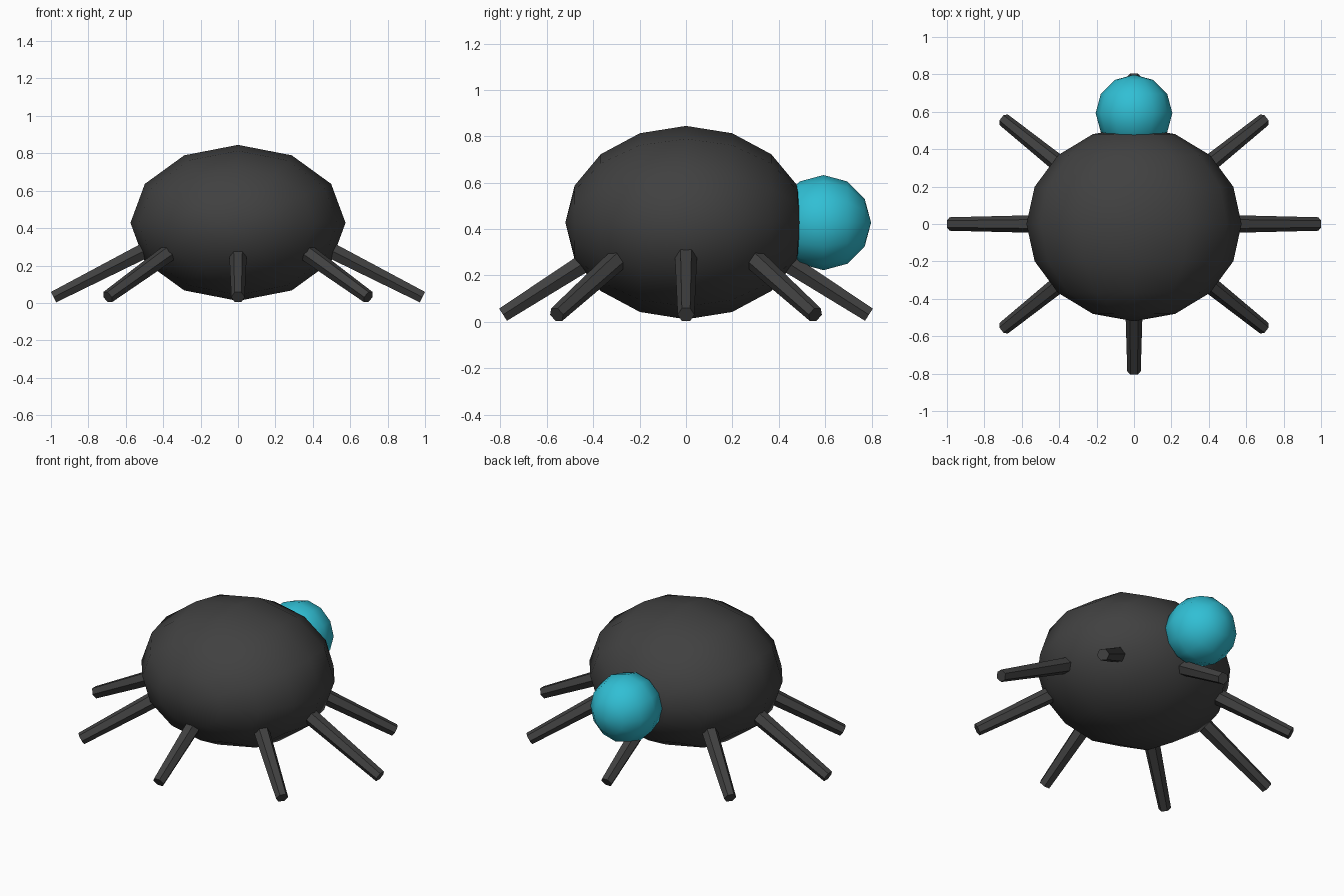
import bpy, bmesh, math
from mathutils import Vector, Matrix

if "Cube" in bpy.data.objects:
    bpy.data.objects.remove(bpy.data.objects["Cube"])


def material(name, rgb):
    m = bpy.data.materials.new(name)
    m.diffuse_color = (*rgb, 1)
    m.use_nodes = True
    m.node_tree.nodes["Principled BSDF"].inputs["Base Color"].default_value = m.diffuse_color
    return m


charcoal = material("charcoal", (0.052, 0.052, 0.052))
cyan = material("cyan", (0.03, 0.52, 0.66))


def add_object(name, bm, mat, smooth):
    bmesh.ops.recalc_face_normals(bm, faces=bm.faces[:])
    for f in bm.faces:
        f.smooth = smooth
    me = bpy.data.meshes.new(name)
    bm.to_mesh(me)
    bm.free()
    me.materials.append(mat)
    ob = bpy.data.objects.new(name, me)
    bpy.context.collection.objects.link(ob)
    return ob


def ellipsoid(name, centre, radii, segments, rings, mat):
    # low-poly sphere with its poles along y
    bm = bmesh.new()
    bmesh.ops.create_uvsphere(bm, u_segments=segments, v_segments=rings, radius=1)
    bm.transform(Matrix.Translation(centre) @ Matrix.Diagonal((*radii, 1))
                 @ Matrix.Rotation(math.pi / 2, 4, 'X'))
    return add_object(name, bm, mat, True)


def leg(name, start, end, r0, r1, mat, sides=6):
    # tapered six-sided rod with corners pointing sideways
    bm = bmesh.new()
    axis = (end - start).normalized()
    side = axis.cross(Vector((0, 0, 1))).normalized()
    up = side.cross(axis)
    rings = []
    for p, r in ((start, r0), (end, r1)):
        rings.append([bm.verts.new(p + r * (math.cos(a) * side + math.sin(a) * up))
                      for a in (math.tau * i / sides for i in range(sides))])
    for i in range(sides):
        j = (i + 1) % sides
        bm.faces.new((rings[0][i], rings[0][j], rings[1][j], rings[1][i]))
    bm.faces.new(rings[0])
    bm.faces.new(rings[1])
    return add_object(name, bm, mat, False)


# body and head
ellipsoid("body", (0, 0, 0.428), (0.575, 0.52, 0.417), 12, 8, charcoal)
ellipsoid("head", (0, 0.593, 0.428), (0.205, 0.205, 0.205), 12, 6, cyan)

# eight legs spread around an ellipse
for i in range(8):
    a = math.tau * i / 8
    d = Vector((math.cos(a), 0.8 * math.sin(a), 0))
    leg(f"leg_{i + 1}", d * 0.45 + Vector((0, 0, 0.305)),
        d * 0.986 + Vector((0, 0, 0.031)), 0.049, 0.036, charcoal)
